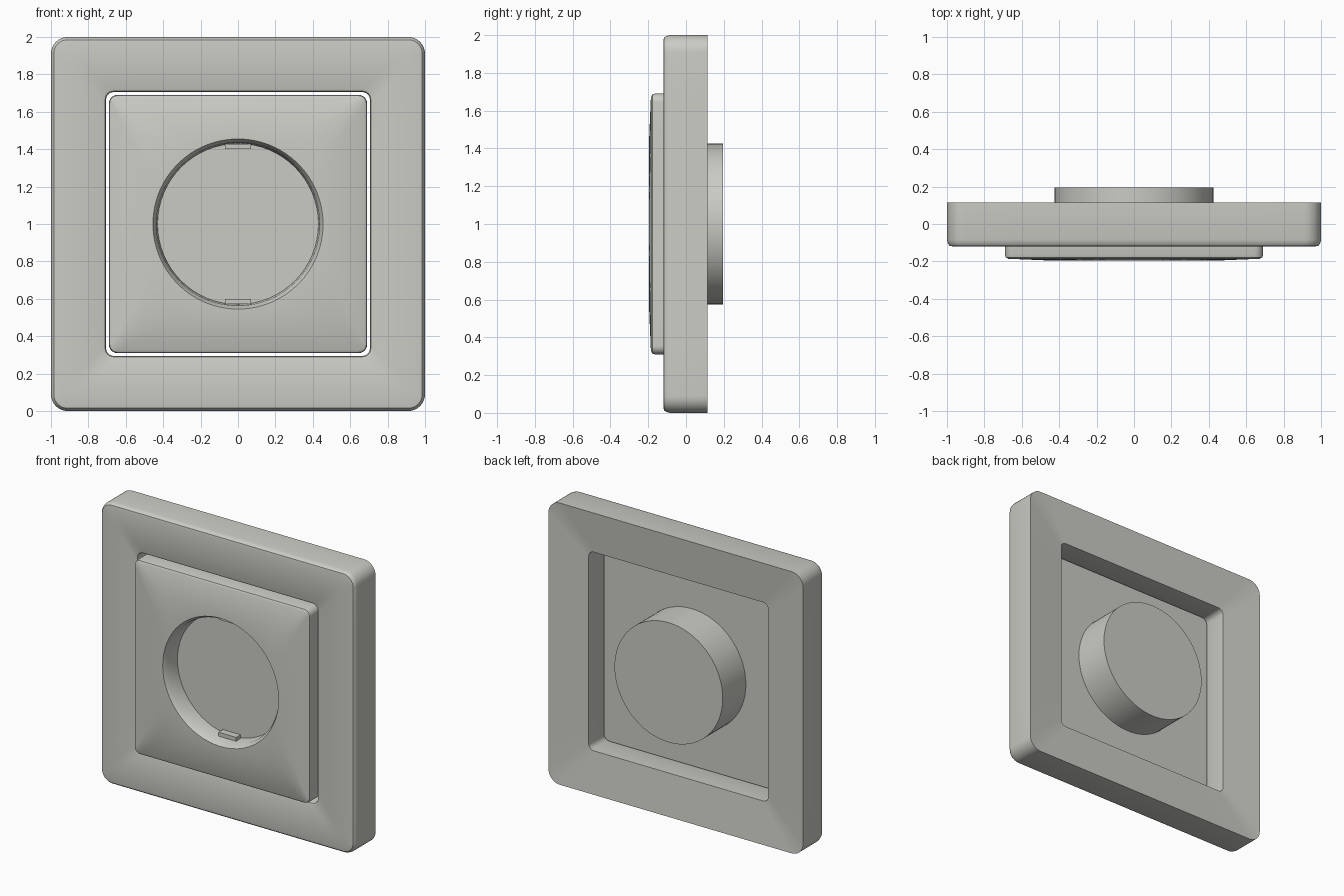
import bpy, bmesh
from math import pi, sin, cos, radians
from mathutils import Vector

if "Cube" in bpy.data.objects:
    bpy.data.objects.remove(bpy.data.objects["Cube"], do_unlink=True)

CORNER, SIDE = 9, 7          # points per corner arc and per straight side
QUARTER = CORNER + SIDE
MID = Vector((0, 0, 1))      # centre of the face plate

grey = bpy.data.materials.new("warm_grey_plastic")
grey.use_nodes = True
colour = (0.6, 0.6, 0.56, 1)
grey.diffuse_color = colour
grey.node_tree.nodes["Principled BSDF"].inputs["Base Color"].default_value = colour


def square(half, radius, y):
    """Rounded square outline at depth y."""
    arcs = []
    for q in range(4):
        mid = pi / 4 + q * pi / 2
        c = Vector((cos(mid), 0, sin(mid))) * (half - radius) * 2 ** 0.5
        start = q * pi / 2
        arcs.append([c + radius * Vector((cos(a), 0, sin(a)))
                     for a in (start + k * pi / 2 / (CORNER - 1) for k in range(CORNER))])
    pts = []
    for q, arc in enumerate(arcs):
        nxt = arcs[(q + 1) % 4][0]
        pts += arc + [arc[-1].lerp(nxt, k / (SIDE + 1)) for k in range(1, SIDE + 1)]
    return [p + MID + Vector((0, y, 0)) for p in pts]


def circle(radius, y):
    """Circle with the same point count, lined up with the square's corners."""
    angles = [pi / 4 + (i - CORNER // 2) * pi / 2 / QUARTER for i in range(4 * QUARTER)]
    return [MID + Vector((radius * cos(a), y, radius * sin(a))) for a in angles]


def finish(name, bm):
    bmesh.ops.recalc_face_normals(bm, faces=bm.faces)
    mesh = bpy.data.meshes.new(name)
    bm.to_mesh(mesh)
    bm.free()
    mesh.materials.append(grey)
    obj = bpy.data.objects.new(name, mesh)
    bpy.context.collection.objects.link(obj)
    bpy.ops.object.select_all(action='DESELECT')
    obj.select_set(True)
    bpy.context.view_layer.objects.active = obj
    bpy.ops.object.shade_smooth_by_angle(angle=radians(32))
    return obj


def loft(name, outlines, closed=False):
    """Skin a run of outlines, joining the ends or capping them."""
    bm = bmesh.new()
    rings = [[bm.verts.new(p) for p in o] for o in outlines]
    n = len(rings[0])
    pairs = list(zip(rings, rings[1:]))
    if closed:
        pairs.append((rings[-1], rings[0]))
    else:
        bm.faces.new(rings[0])
        bm.faces.new(rings[-1])
    for a, b in pairs:
        for i in range(n):
            j = (i + 1) % n
            bm.faces.new((a[i], a[j], b[j], b[i]))
    return finish(name, bm)


# Outer frame: rounded front edge, straight opening, sloping back
loft("outer_frame", [
    square(1, .09, .115), square(1, .09, -.085), square(.995, .085, -.105),
    square(.985, .075, -.117), square(.968, .06, -.12),
    square(.722, .055, -.12), square(.71, .045, -.115), square(.705, .04, -.1),
    square(.705, .04, .085)], closed=True)

# Cover plate with rounded rim, slight crown, round recess and rear boss
loft("cover_plate", [
    circle(.425, .195), circle(.425, -.065),
    square(.69, .045, -.065), square(.69, .045, -.165), square(.686, .041, -.178),
    square(.672, .03, -.186), circle(.455, -.195),
    circle(.437, -.165), circle(.43, -.065)])

# Small clips at the top and bottom of the recess
for name, side in (("upper_clip", 1), ("lower_clip", -1)):
    bm = bmesh.new()
    bmesh.ops.create_cube(bm, size=1)
    for v in bm.verts:
        v.co = Vector((v.co.x * .14, v.co.y * .05 - .095, v.co.z * .028 + side * .414 + 1))
    finish(name, bm)
